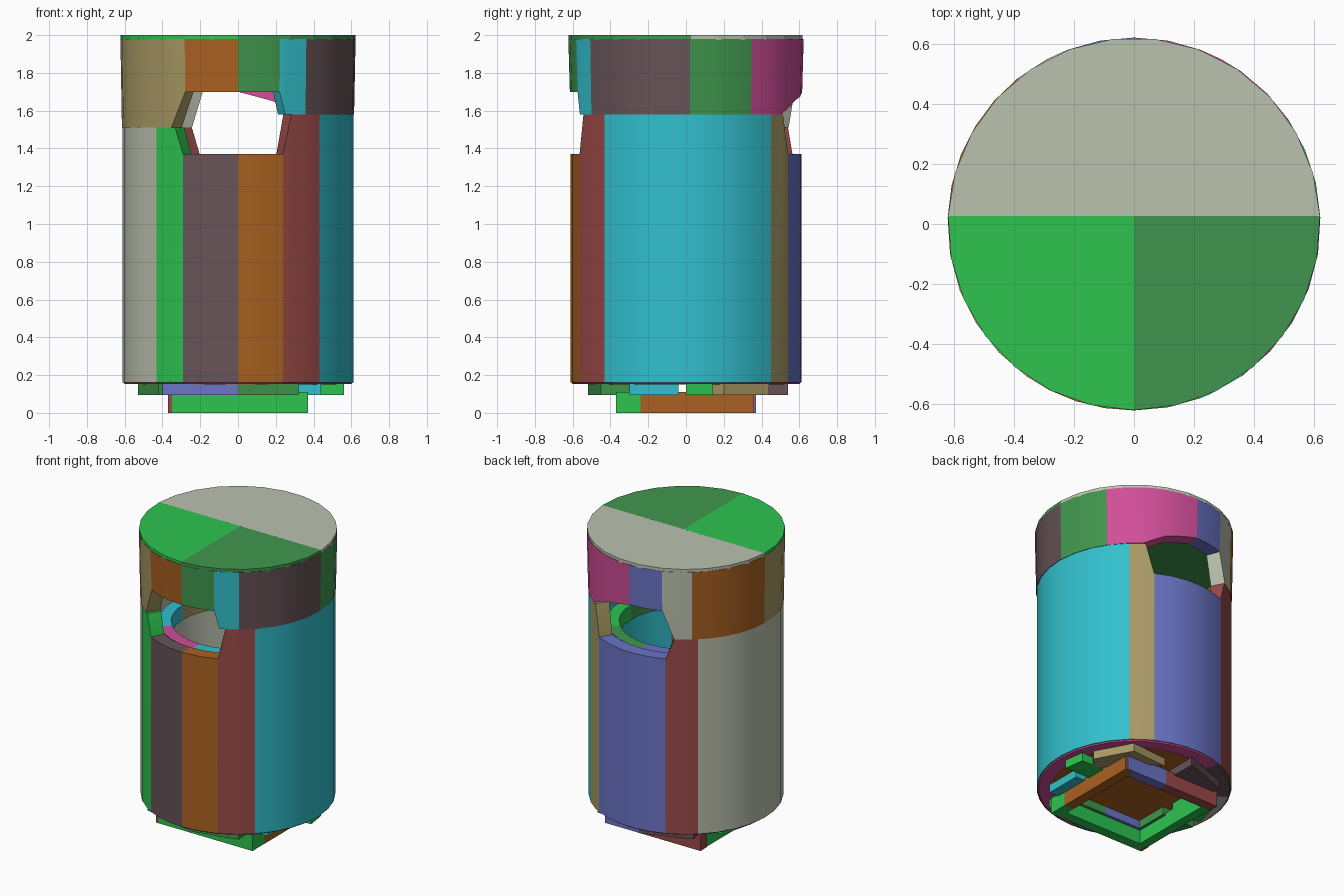
import bpy, bmesh, math

cube = bpy.data.objects.get("Cube")
if cube:
    bpy.data.objects.remove(cube, do_unlink=True)

# Flat colours, given as 0-255 display values and stored linear
PALETTE = {
    "pale_grey": (187, 194, 175), "bright_green": (45, 196, 79),
    "leaf_green": (64, 150, 78), "cyan": (50, 192, 205),
    "orange": (170, 97, 33), "brick_red": (154, 74, 72),
    "mauve": (103, 83, 88), "tan": (168, 153, 100),
    "blue": (106, 116, 198), "magenta": (208, 78, 152),
}


def linear(v):
    v /= 255
    return v / 12.92 if v <= 0.04045 else ((v + 0.055) / 1.055) ** 2.4


MATS = {}
for key, rgb in PALETTE.items():
    mat = bpy.data.materials.new(key)
    mat.use_nodes = True
    col = tuple(linear(c) for c in rgb) + (1.0,)
    mat.diffuse_color = col
    mat.node_tree.nodes["Principled BSDF"].inputs["Base Color"].default_value = col
    MATS[key] = mat


def finish(bm, name, colour, smooth=False):
    bmesh.ops.recalc_face_normals(bm, faces=bm.faces)
    mesh = bpy.data.meshes.new(name)
    bm.to_mesh(mesh)
    bm.free()
    obj = bpy.data.objects.new(name, mesh)
    bpy.context.collection.objects.link(obj)
    mesh.materials.append(MATS[colour])
    if smooth:
        bpy.ops.object.select_all(action='DESELECT')
        obj.select_set(True)
        bpy.context.view_layer.objects.active = obj
        bpy.ops.object.shade_smooth_by_angle(angle=math.radians(30))
    return obj


def sector(name, colour, stations, inner, outer_low, outer_high):
    """Curved wall block; stations are (angle, bottom, top)."""
    rows = []
    for (a0, b0, t0), (a1, b1, t1) in zip(stations, stations[1:]):
        n = max(1, math.ceil((a1 - a0) / 12))
        rows += [(a0 + (a1 - a0) * i / n, b0 + (b1 - b0) * i / n,
                  t0 + (t1 - t0) * i / n) for i in range(n)]
    rows.append(stations[-1])
    bm = bmesh.new()
    rings = []
    for a, b, t in rows:
        c, s = math.cos(math.radians(a)), math.sin(math.radians(a))
        rings.append([bm.verts.new((r * c, r * s, z)) for r, z in
                      ((inner, b), (outer_low, b), (outer_high, t), (inner, t))])
    for p, q in zip(rings, rings[1:]):
        for i in range(4):
            j = (i + 1) % 4
            bm.faces.new((p[i], p[j], q[j], q[i]))
    bm.faces.new(rings[0])
    bm.faces.new(rings[-1])
    return finish(bm, name, colour, True)


def prism(name, colour, points, z0, z1):
    """Flat plate from an outline."""
    bm = bmesh.new()
    low = [bm.verts.new((x, y, z0)) for x, y in points]
    high = [bm.verts.new((x, y, z1)) for x, y in points]
    bm.faces.new(low)
    bm.faces.new(high)
    for i in range(len(points)):
        j = (i + 1) % len(points)
        bm.faces.new((low[i], low[j], high[j], high[i]))
    return finish(bm, name, colour)


def arc(a0, a1, r, n):
    return [(r * math.cos(math.radians(a0 + (a1 - a0) * i / n)),
             r * math.sin(math.radians(a0 + (a1 - a0) * i / n))) for i in range(n + 1)]


# Body wall: (name, colour, [(angle, top height)])
BODY = [
    ("right_wall", "pale_grey", [(132, 1.51), (225, 1.51)]),
    ("front_right_post", "bright_green", [(225, 1.51), (237, 1.51), (241.6, 1.37)]),
    ("front_right_panel", "mauve", [(241.6, 1.37), (270, 1.37)]),
    ("front_left_panel", "orange", [(270, 1.37), (293, 1.37)]),
    ("front_left_post", "brick_red", [(293, 1.37), (297.5, 1.58), (315, 1.58)]),
    ("left_wall", "cyan", [(315, 1.58), (407.5, 1.58)]),
    ("back_left_post", "tan", [(47.5, 1.58), (57, 1.58), (62, 1.37)]),
    ("back_panel", "blue", [(62, 1.37), (113, 1.37)]),
    ("back_right_post", "brick_red", [(113, 1.37), (118, 1.51), (132, 1.51)]),
]
for name, colour, tops in BODY:
    sector("body_" + name, colour, [(a, 0.16, t) for a, t in tops], 0.52, 0.612, 0.612)

# Cap wall: (name, colour, [(angle, bottom height)])
CAP = [
    ("left_back", "leaf_green", [(2, 1.58), (34, 1.58)]),
    ("back_left", "magenta", [(34, 1.58), (55, 1.58), (69, 1.65), (90, 1.70)]),
    ("back_lintel", "blue", [(90, 1.70), (111, 1.70)]),
    ("back_right_corner", "pale_grey", [(111, 1.70), (118, 1.51), (128.5, 1.51)]),
    ("right_back", "orange", [(128.5, 1.51), (178, 1.51)]),
    ("right_front", "tan", [(178, 1.51), (235, 1.51), (243, 1.70)]),
    ("front_right_lintel", "orange", [(243, 1.70), (270, 1.70)]),
    ("front_left_lintel", "leaf_green", [(270, 1.70), (291, 1.70)]),
    ("front_left_corner", "cyan", [(291, 1.70), (294, 1.58), (305.5, 1.58)]),
    ("left_front", "mauve", [(305.5, 1.58), (362, 1.58)]),
]
for name, colour, lows in CAP:
    sector("cap_" + name, colour, [(a, b, 1.98) for a, b in lows], 0.52, 0.615, 0.623)

# Roof in three pieces, meeting just behind the centre line
prism("roof_back", "pale_grey", arc(2.5, 177.5, 0.622, 13), 1.975, 2.0)
prism("roof_front_right", "bright_green",
      [(0, 0.027)] + arc(177.5, 270, 0.622, 7), 1.975, 2.0)
prism("roof_front_left", "leaf_green",
      [(0, 0.027)] + arc(270, 362.5, 0.622, 7), 1.975, 2.0)
prism("roof_underside", "leaf_green", arc(0, 345, 0.53, 23), 1.74, 1.98)

# Inner ring just below the windows
RING = ["bright_green", "leaf_green", "blue", "tan", "cyan", "magenta", "cyan", "leaf_green"]
for i, colour in enumerate(RING):
    sector(f"inner_ring_{i + 1}", colour,
           [(i * 45, 1.25, 1.355), (i * 45 + 45, 1.25, 1.355)], 0.42, 0.50, 0.50)

# Floor and underside rim
prism("floor", "orange", arc(0, 345, 0.52, 23), 0.15, 0.18)
for i, colour in enumerate(["magenta", "magenta", "mauve", "pale_grey"]):
    a = (0, 70, 110, 150, 360)
    sector(f"bottom_rim_{i + 1}", colour,
           [(a[i], 0.152, 0.165), (a[i + 1], 0.152, 0.165)]
           if i < 3 else [(150, 0.152, 0.165), (200, 0.152, 0.165)], 0.48, 0.60, 0.61)
sector("bottom_rim_front", "magenta", [(200, 0.152, 0.165), (360, 0.152, 0.165)],
       0.48, 0.60, 0.61)

# Base lugs between the rim and the foot frame
LUGS = [
    ("back_left", "tan", [(0.42, 0.10), (0.50, 0.20), (0.37, 0.44), (0.10, 0.42), (0.30, 0.30)]),
    ("left_back", "bright_green", [(0.36, 0.0), (0.56, 0.0), (0.54, 0.14), (0.36, 0.14)]),
    ("left_front", "cyan", [(0.28, -0.04), (0.44, -0.04), (0.44, -0.30), (0.28, -0.30)]),
    ("front_left", "leaf_green", [(0.0, -0.28), (0.30, -0.28), (0.32, -0.45), (0.0, -0.52)]),
    ("front_right", "blue", [(0.0, -0.28), (0.0, -0.52), (-0.40, -0.42), (-0.32, -0.28)]),
    ("right_front", "leaf_green", [(-0.28, -0.28), (-0.42, -0.34), (-0.53, -0.05), (-0.28, -0.05)]),
    ("right_back", "bright_green", [(-0.30, 0.02), (-0.52, 0.02), (-0.46, 0.26), (-0.30, 0.26)]),
    ("back_right", "mauve", [(-0.02, 0.28), (-0.02, 0.54), (-0.35, 0.42), (-0.32, 0.28)]),
]
for name, colour, pts in LUGS:
    prism("lug_" + name, colour, pts, 0.095, 0.155)

# Square foot frame: (name, colour, x0, x1, y0, y1)
FRAME = [
    ("front", "bright_green", -0.35, 0.37, -0.37, -0.30),
    ("left_front_end", "bright_green", 0.30, 0.37, -0.30, -0.24),
    ("left", "orange", 0.30, 0.37, -0.24, 0.36),
    ("back_left", "blue", 0.05, 0.36, 0.30, 0.37),
    ("back_right", "brick_red", -0.37, 0.05, 0.30, 0.37),
    ("right", "bright_green", -0.365, -0.30, -0.30, 0.30),
    ("right_corner", "brick_red", -0.37, -0.35, -0.37, -0.30),
]
for name, colour, x0, x1, y0, y1 in FRAME:
    prism("foot_" + name, colour, [(x0, y0), (x1, y0), (x1, y1), (x0, y1)], 0.0, 0.11)
